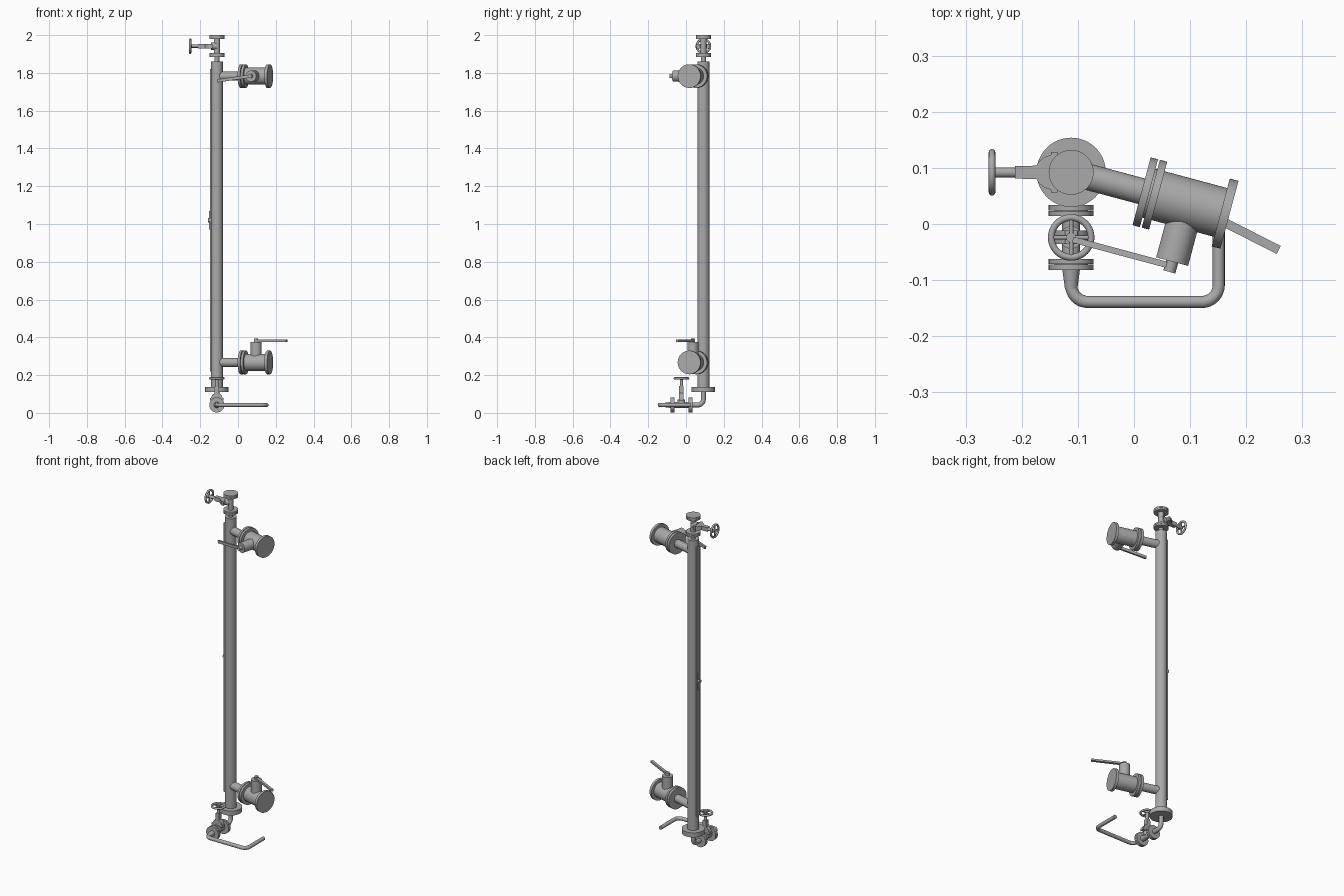
import bpy, bmesh, math
from mathutils import Vector, Matrix

cube = bpy.data.objects.get("Cube")
if cube:
    bpy.data.objects.remove(cube, do_unlink=True)

steel = bpy.data.materials.new("grey_steel")
steel.use_nodes = True
GREY = (0.4, 0.4, 0.4, 1)
steel.diffuse_color = GREY
steel.node_tree.nodes["Principled BSDF"].inputs["Base Color"].default_value = GREY

X, Y, Z = Vector((1, 0, 0)), Vector((0, 1, 0)), Vector((0, 0, 1))


def finish(ob):
    ob.data.materials.append(steel)
    bpy.ops.object.select_all(action='DESELECT')
    ob.select_set(True)
    bpy.context.view_layer.objects.active = ob
    if ob.type == 'CURVE':
        bpy.ops.object.convert(target='MESH')
    bpy.ops.object.shade_smooth_by_angle(angle=math.radians(35))
    return bpy.context.object


def from_bmesh(name, bm):
    bmesh.ops.recalc_face_normals(bm, faces=bm.faces)
    me = bpy.data.meshes.new(name)
    bm.to_mesh(me)
    bm.free()
    ob = bpy.data.objects.new(name, me)
    bpy.context.collection.objects.link(ob)
    return finish(ob)


def rod(name, start, axis, a, b, r, r2=None, seg=40):
    """Cylinder or cone along axis, from distance a to b."""
    axis = Vector(axis).normalized()
    bm = bmesh.new()
    m = Matrix.Translation(start + axis * (a + b) / 2) @ Z.rotation_difference(axis).to_matrix().to_4x4()
    bmesh.ops.create_cone(bm, cap_ends=True, segments=seg, radius1=r,
                          radius2=r if r2 is None else r2, depth=b - a, matrix=m)
    return from_bmesh(name, bm)


def block(name, centre, u, v, w, size):
    """Box with its sides along u, v and w."""
    bm = bmesh.new()
    rot = Matrix((u, v, w)).transposed().to_4x4()
    m = Matrix.Translation(centre) @ rot @ Matrix.Diagonal((*size, 1))
    bmesh.ops.create_cube(bm, size=1, matrix=m)
    return from_bmesh(name, bm)


def pipe(name, points, r, bend=0.03):
    """Round pipe through points with rounded corners."""
    pts = [Vector(p) for p in points]
    path = [pts[0]]
    for p, c, n in zip(pts, pts[1:], pts[2:]):
        a, b = c + (p - c).normalized() * bend, c + (n - c).normalized() * bend
        o = a + b - c
        for i in range(9):
            t = i / 8 * math.pi / 2
            path.append(o + (a - o) * math.cos(t) + (b - o) * math.sin(t))
    path.append(pts[-1])
    cu = bpy.data.curves.new(name, 'CURVE')
    cu.dimensions, cu.bevel_depth, cu.bevel_resolution = '3D', r, 6
    cu.use_fill_caps = True
    sp = cu.splines.new('POLY')
    sp.points.add(len(path) - 1)
    for q, p in zip(sp.points, path):
        q.co = (*p, 1)
    ob = bpy.data.objects.new(name, cu)
    bpy.context.collection.objects.link(ob)
    return finish(ob)


def globe_valve(name, c, axis, stem):
    """Small flanged valve with a yoke and handwheel."""
    wide = axis.cross(stem)
    rod(name + "_body", c, axis, -0.05, 0.05, 0.016)
    rod(name + "_bonnet", c, stem, 0, 0.03, 0.02)
    for i, side in enumerate((-1, 1)):
        for j, a in enumerate((0.038, 0.0485)):
            rod(f"{name}_flange_{i}{j}", c, axis * side, a, a + 0.0095, 0.04)
        rod(f"{name}_gasket_{i}", c, axis * side, 0.04, 0.055, 0.03)
    # flat yoke narrowing toward the wheel
    half = [(0.024, 0.036), (0.036, 0.036), (0.036, 0.031), (0.048, 0.027),
            (0.057, 0.02), (0.062, 0.012), (0.1, 0.011)]
    outline = half + [(s, -w) for s, w in reversed(half)]
    bm = bmesh.new()
    f = bm.faces.new([bm.verts.new(c + stem * s + wide * w - axis * 0.012) for s, w in outline])
    ext = bmesh.ops.extrude_face_region(bm, geom=[f])
    bmesh.ops.translate(bm, vec=axis * 0.024,
                        verts=[v for v in ext["geom"] if isinstance(v, bmesh.types.BMVert)])
    from_bmesh(name + "_yoke", bm)
    rod(name + "_stem", c, stem, 0.09, 0.147, 0.009)
    # handwheel rim and spokes
    hub = c + stem * 0.141
    bpy.ops.mesh.primitive_torus_add(major_radius=0.0355, minor_radius=0.006, major_segments=40,
                                     minor_segments=12, location=hub,
                                     rotation=Z.rotation_difference(stem).to_euler())
    rim = bpy.context.object
    rim.name = name + "_handwheel"
    finish(rim)
    for i, d in enumerate((axis, wide)):
        rod(f"{name}_spoke_{i}", hub, d, -0.035, 0.035, 0.004, seg=12)


def ball_valve(name, start, d, stem, lever):
    """Large side valve on a nozzle, with a stem boss and a lever."""
    rod(name + "_nozzle", start, d, 0, 0.14, 0.0235)
    for i, a in enumerate((0.13, 0.147)):
        rod(f"{name}_flange_{i}", start, d, a, a + 0.0135, 0.0625, seg=48)
    rod(name + "_gasket", start, d, 0.135, 0.155, 0.045)
    rod(name + "_body", start, d, 0.15, 0.28, 0.045, seg=48)
    rod(name + "_end_flange", start, d, 0.276, 0.292, 0.0625, seg=48)
    c = start + d * 0.215
    rod(name + "_boss", c, stem, 0, 0.107, 0.0295)
    rod(name + "_hub", c, stem, 0.1, 0.126, 0.011, seg=24)
    length = 0.188
    block(name + "_lever", c + stem * 0.115 + lever * (length / 2 - 0.006),
          lever, stem.cross(lever), stem, (length, 0.016, 0.011))


# main column
base = Vector((-0.112, 0.092, 0))
rod("column", base, Z, 0.13, 1.86, 0.0315, seg=48)
rod("column_flange", base, Z, 0.11, 0.137, 0.0618, seg=48)
rod("top_neck", base, Z, 1.85, 1.89, 0.013)

# indicator strip with side rails and a pointer
strip = base - X * 0.03 + Z * 1.02
block("indicator_plate", strip, X, Y, Z, (0.008, 0.03, 1.6))
for i, side in enumerate((-1, 1)):
    block(f"indicator_rail_{i}", strip + Y * side * 0.0135 - X * 0.002, X, Y, Z, (0.008, 0.004, 1.6))
rod("pointer", strip + Z * 0.0, -X, 0, 0.016, 0.011)
block("pointer_bar", strip - X * 0.007, X, Y, Z, (0.01, 0.012, 0.1))

# vent valve on top and drain valve below
globe_valve("vent_valve", base + Z * 1.942, Z, -X)
drain = Vector((-0.112, -0.024, 0.042))
globe_valve("drain_valve", drain, Y, Z)
pipe("drain_elbow", [base + Z * 0.115, base + Z * 0.042, drain + Y * 0.05], 0.013)
rod("drain_reducer", drain, -Y, 0.055, 0.092, 0.016, 0.011)
pipe("drain_pipe", [drain - Y * 0.08, (-0.112, -0.139, 0.042),
                    (0.151, -0.139, 0.042), (0.151, 0.025, 0.042)], 0.0108)

# two side valves, turned slightly toward the front
turn = math.radians(-15)
d = Vector((math.cos(turn), math.sin(turn), 0))
front = Z.cross(-d)
ball_valve("upper_valve", base + Z * 1.783, d, front,
           Matrix.Rotation(math.radians(8), 3, front) @ -d)
ball_valve("lower_valve", base + Z * 0.267, d, Z,
           Matrix.Rotation(math.radians(-12), 3, Z) @ d)
